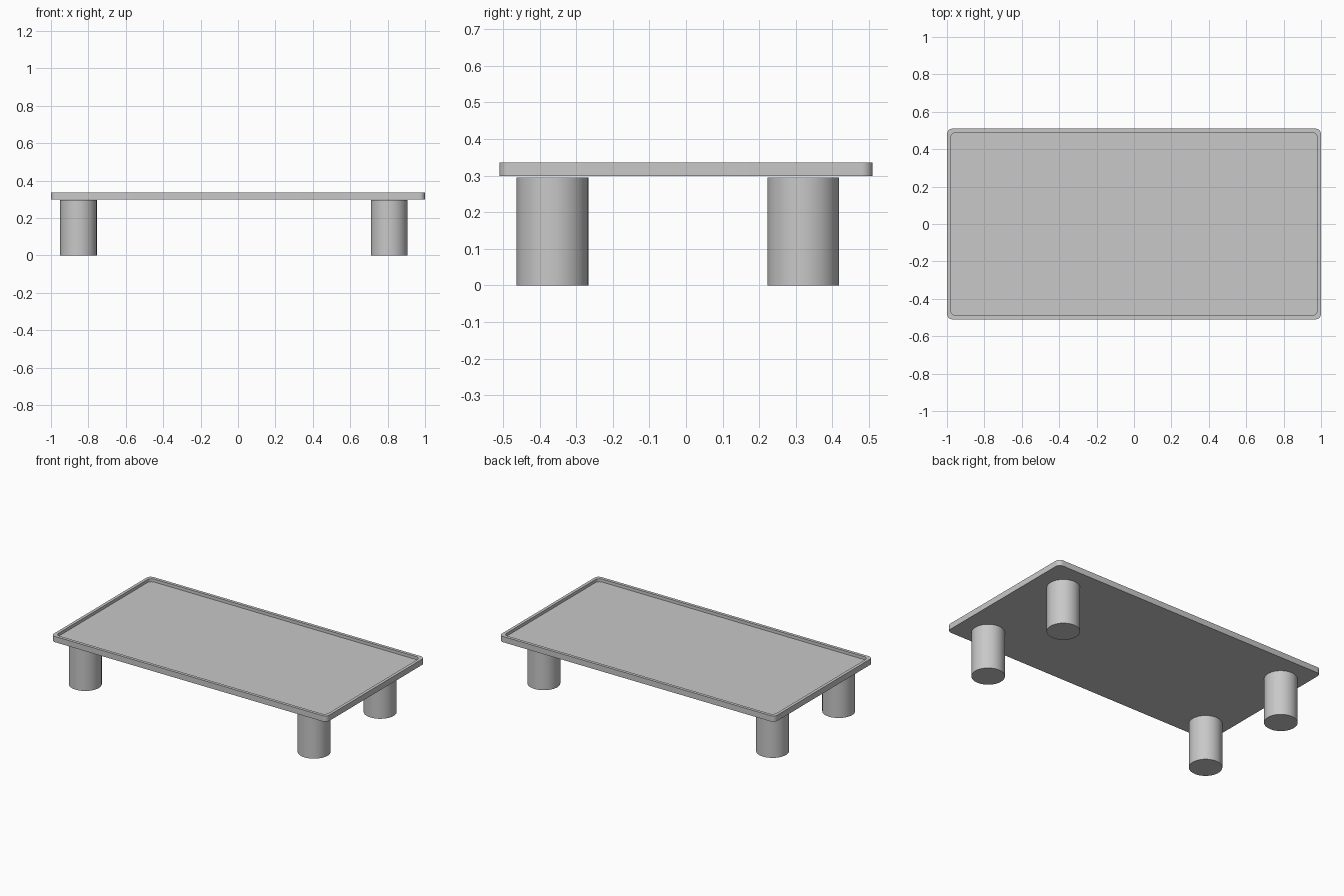
import bpy
import bmesh
from math import pi, sin, cos, radians

cube = bpy.data.objects.get("Cube")
if cube:
    bpy.data.objects.remove(cube, do_unlink=True)

grey = bpy.data.materials.new("plain_grey")
grey.use_nodes = True
COLOUR = (0.58, 0.58, 0.58, 1)
grey.diffuse_color = COLOUR
grey.node_tree.nodes["Principled BSDF"].inputs["Base Color"].default_value = COLOUR


def finish(obj):
    obj.data.materials.clear()
    obj.data.materials.append(grey)
    bpy.ops.object.select_all(action="DESELECT")
    obj.select_set(True)
    bpy.context.view_layer.objects.active = obj
    bpy.ops.object.shade_smooth_by_angle(angle=radians(35))


def rounded_ring(bm, half_x, half_y, radius, z, steps=8):
    """Ring of vertices around a rounded rectangle."""
    ring = []
    for corner, (sx, sy) in enumerate([(1, 1), (-1, 1), (-1, -1), (1, -1)]):
        for i in range(steps + 1):
            a = (corner + i / steps) * pi / 2
            ring.append(bm.verts.new((sx * (half_x - radius) + radius * cos(a),
                                      sy * (half_y - radius) + radius * sin(a), z)))
    return ring


# Table top: shallow tray with a thin raised rim
BOTTOM, FLOOR, TOP = 0.298, 0.316, 0.336
bm = bmesh.new()
rings = [rounded_ring(bm, 1.0, 0.51, 0.03, BOTTOM),
         rounded_ring(bm, 1.0, 0.51, 0.03, TOP),
         rounded_ring(bm, 0.98, 0.49, 0.03, TOP),
         rounded_ring(bm, 0.98, 0.49, 0.03, FLOOR)]
for low, high in zip(rings, rings[1:]):
    for i in range(len(low)):
        j = (i + 1) % len(low)
        bm.faces.new((low[i], low[j], high[j], high[i]))
bm.faces.new(reversed(rings[0]))
bm.faces.new(rings[-1])
bmesh.ops.recalc_face_normals(bm, faces=bm.faces)
mesh = bpy.data.meshes.new("table_top")
bm.to_mesh(mesh)
bm.free()
table_top = bpy.data.objects.new("table_top", mesh)
bpy.context.collection.objects.link(table_top)
finish(table_top)

# Four round legs
LEG_HEIGHT = 0.295
for side, x in (("right", -0.853), ("left", 0.808)):
    for end, y in (("front", -0.365), ("back", 0.32)):
        bpy.ops.mesh.primitive_cylinder_add(vertices=64, radius=0.098, depth=LEG_HEIGHT,
                                            location=(x, y, LEG_HEIGHT / 2))
        leg = bpy.context.object
        leg.name = f"{end}_{side}_leg"
        finish(leg)
